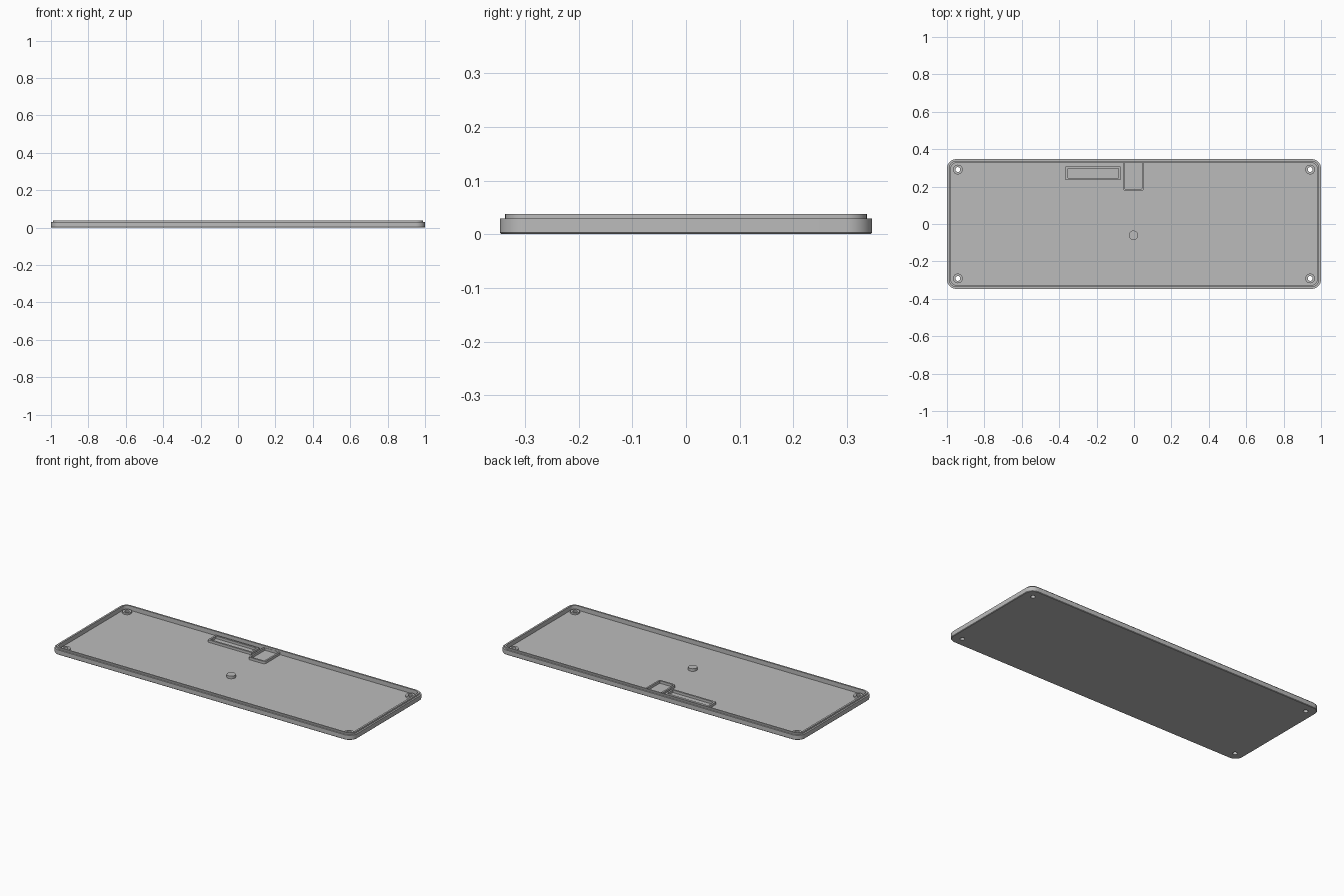
import bpy, bmesh
from math import cos, sin, pi

cube = bpy.data.objects.get("Cube")
if cube:
    bpy.data.objects.remove(cube)

grey = bpy.data.materials.new("plain grey")
grey.use_nodes = True
grey.diffuse_color = (0.5, 0.5, 0.5, 1)
grey.node_tree.nodes["Principled BSDF"].inputs["Base Color"].default_value = (0.5, 0.5, 0.5, 1)

STEPS = 8           # segments per rounded corner
FLOOR = 0.012       # top of the tray floor
RIM = 0.029         # shoulder height
LIP = 0.038         # top of the locating lip


def ring(bm, cx, cy, hx, hy, r, z):
    """Rounded rectangle loop; a circle when r equals both half sizes."""
    verts = []
    for q, (sx, sy) in enumerate([(1, 1), (-1, 1), (-1, -1), (1, -1)]):
        for i in range(STEPS + 1):
            a = (q + i / STEPS) * pi / 2
            verts.append(bm.verts.new((cx + sx * (hx - r) + r * cos(a),
                                       cy + sy * (hy - r) + r * sin(a), z)))
    return verts


def loft(name, center, sections, cap=True):
    """Skin through (half x, half y, radius, z); without caps it closes on itself."""
    bm = bmesh.new()
    loops = [ring(bm, *center, *s) for s in sections]
    pairs = list(zip(loops, loops[1:]))
    if cap:
        bm.faces.new(loops[0])
        bm.faces.new(loops[-1])
    else:
        pairs.append((loops[-1], loops[0]))
    for lo, hi in pairs:
        for i in range(len(lo)):
            j = (i + 1) % len(lo)
            bm.faces.new((lo[i], lo[j], hi[j], hi[i]))
    bmesh.ops.remove_doubles(bm, verts=bm.verts, dist=1e-5)
    bmesh.ops.recalc_face_normals(bm, faces=bm.faces)
    mesh = bpy.data.meshes.new(name)
    bm.to_mesh(mesh)
    bm.free()
    mesh.materials.append(grey)
    obj = bpy.data.objects.new(name, mesh)
    bpy.context.collection.objects.link(obj)
    return obj


def smooth(obj):
    bpy.ops.object.select_all(action="DESELECT")
    obj.select_set(True)
    bpy.context.view_layer.objects.active = obj
    bpy.ops.object.shade_smooth_by_angle(angle=pi / 6)


def frame(name, center, hx, hy, r, wall, top):
    """Upright wall standing on the floor around a rounded rectangle."""
    ri = max(r - wall, 0.001)
    base = FLOOR - 0.002
    return loft(name, center, [(hx, hy, r, base), (hx, hy, r, top),
                               (hx - wall, hy - wall, ri, top),
                               (hx - wall, hy - wall, ri, base)], cap=False)


# Tray: chamfered bottom, outer wall, shoulder, lip, inner wall and floor
tray = loft("tray", (0, 0), [
    (0.997, 0.344, 0.047, 0), (1, 0.347, 0.05, 0.003), (1, 0.347, 0.05, RIM),
    (0.99, 0.337, 0.04, RIM), (0.99, 0.337, 0.04, LIP),
    (0.979, 0.327, 0.03, LIP), (0.979, 0.327, 0.03, FLOOR)])

# Corner screw bosses with holes through the floor
parts = [tray]
for sx, side in ((1, "left"), (-1, "right")):
    for sy, end in ((1, "back"), (-1, "front")):
        at = (sx * 0.942, sy * 0.291)
        cutter = loft("hole_cutter", at, [(0.013, 0.013, 0.013, -0.02),
                                          (0.013, 0.013, 0.013, 0.06)])
        cutter.hide_render = True
        mod = tray.modifiers.new("screw_hole", "BOOLEAN")
        mod.operation, mod.solver, mod.object = "DIFFERENCE", "EXACT", cutter
        bpy.ops.object.select_all(action="DESELECT")
        bpy.context.view_layer.objects.active = tray
        tray.select_set(True)
        bpy.ops.object.modifier_apply(modifier=mod.name)
        bpy.data.objects.remove(cutter)
        parts.append(frame(f"{end}_{side}_screw_boss", at, 0.026, 0.026, 0.026, 0.013, 0.022))

# Central support post
parts.append(loft("support_post", (-0.003, -0.06), [(0.025, 0.025, 0.025, FLOOR - 0.002),
                                                    (0.025, 0.025, 0.025, 0.028)]))

# Rectangular holder and the connector bay that runs into the back wall
parts.append(frame("holder_frame", (-0.219, 0.271), 0.146, 0.037, 0.001, 0.011, 0.027))
parts.append(frame("connector_bay", (-0.003, 0.257), 0.056, 0.079, 0.014, 0.01, 0.027))

for part in parts:
    smooth(part)
